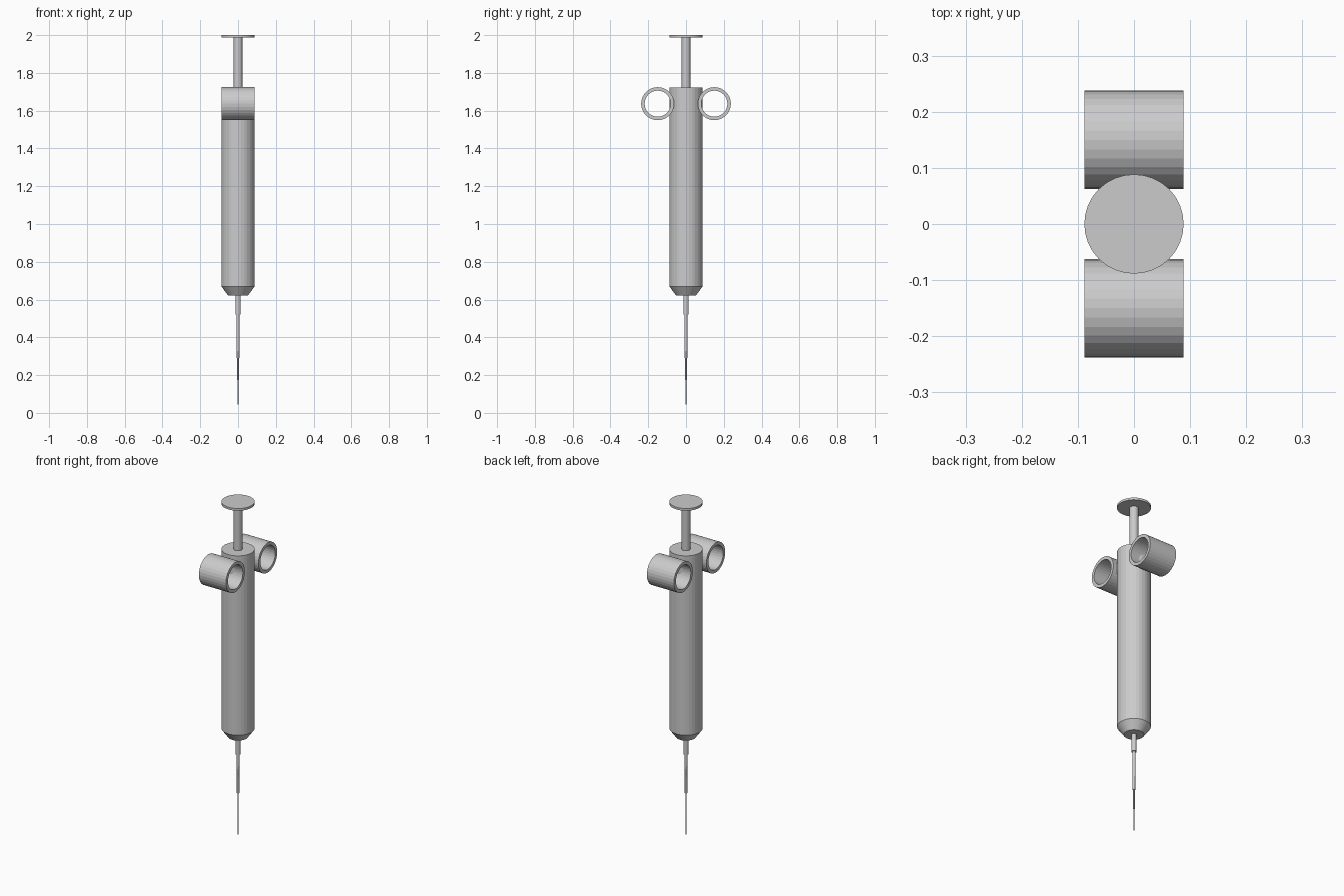
import bpy, bmesh, math
from mathutils import Matrix

if "Cube" in bpy.data.objects:
    bpy.data.objects.remove(bpy.data.objects["Cube"])

SIDES = 32


def lathe(name, profile, sides=SIDES, closed=False, matrix=None):
    """Revolve (radius, height) points about z; cap the ends unless the profile is closed."""
    bm = bmesh.new()
    rings = []
    for r, z in profile:
        rings.append([bm.verts.new((r * math.cos(2 * math.pi * i / sides),
                                    r * math.sin(2 * math.pi * i / sides), z))
                      for i in range(sides)])
    pairs = list(zip(rings, rings[1:]))
    if closed:
        pairs.append((rings[-1], rings[0]))
    else:
        bm.faces.new(rings[0])
        bm.faces.new(rings[-1])
    for a, b in pairs:
        for i in range(sides):
            j = (i + 1) % sides
            bm.faces.new((a[i], a[j], b[j], b[i]))
    bmesh.ops.recalc_face_normals(bm, faces=bm.faces)
    if matrix:
        bm.transform(matrix)
    mesh = bpy.data.meshes.new(name)
    bm.to_mesh(mesh)
    bm.free()
    obj = bpy.data.objects.new(name, mesh)
    bpy.context.collection.objects.link(obj)
    return obj


# Barrel with chamfered nose
lathe("barrel", [(0.053, 0.622), (0.088, 0.67), (0.088, 1.722)])

# Plunger rod and thumb disc
lathe("plunger_rod", [(0.023, 1.70), (0.023, 1.988)])
lathe("thumb_disc", [(0.0885, 1.987), (0.0885, 2.0)])

# Needle, stepping down in thickness to a fine point
lathe("needle", [(0.0008, 0.0), (0.0015, 0.06), (0.002, 0.175),
                 (0.004, 0.175), (0.004, 0.29), (0.007, 0.29),
                 (0.0075, 0.405), (0.009, 0.52), (0.0135, 0.52),
                 (0.0135, 0.63)], sides=16)

# Finger rings: hollow tubes lying along x on both sides
tube = [(0.0875, -0.088), (0.0875, 0.088), (0.069, 0.088), (0.069, -0.088)]
for side, label in ((-1, "front"), (1, "back")):
    place = Matrix.Translation((0, side * 0.15, 1.637)) @ Matrix.Rotation(math.pi / 2, 4, 'Y')
    lathe("finger_ring_" + label, tube, closed=True, matrix=place)
